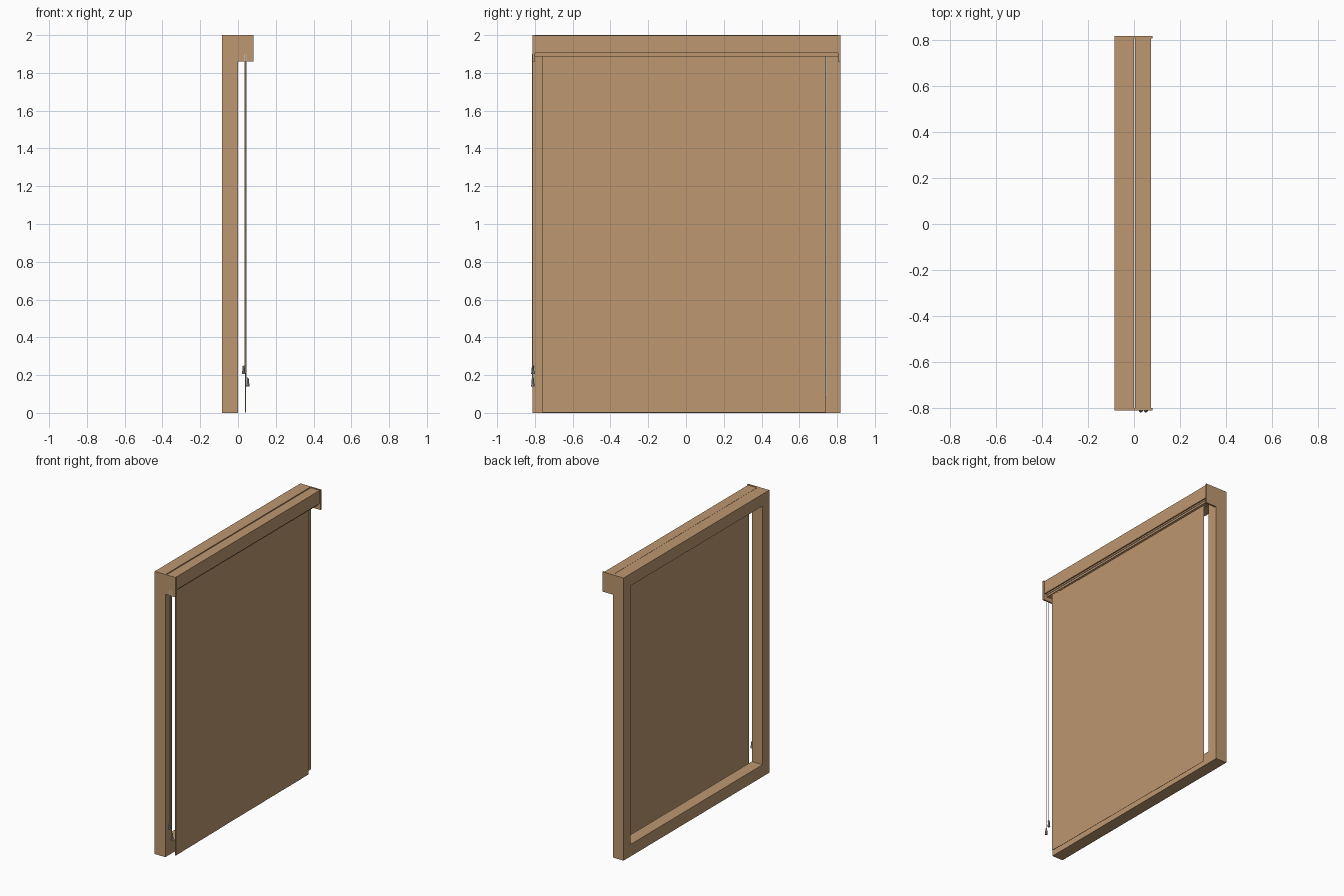
import bpy
import bmesh
from mathutils import Matrix, Vector

cube = bpy.data.objects.get("Cube")
if cube:
    bpy.data.objects.remove(cube)


def material(name, rgb):
    m = bpy.data.materials.new(name)
    m.use_nodes = True
    colour = (*rgb, 1)
    m.diffuse_color = colour
    m.node_tree.nodes["Principled BSDF"].inputs["Base Color"].default_value = colour
    return m


TAN = material("tan", (0.51, 0.31, 0.16))
WHITE = material("cord white", (0.7, 0.7, 0.7))
GREY = material("weight grey", (0.36, 0.38, 0.42))


def finish(name, bm, mat):
    mesh = bpy.data.meshes.new(name)
    bm.to_mesh(mesh)
    bm.free()
    mesh.materials.append(mat)
    ob = bpy.data.objects.new(name, mesh)
    bpy.context.collection.objects.link(ob)
    return ob


def box(name, xs, ys, zs, mat=TAN):
    lo, hi = Vector((xs[0], ys[0], zs[0])), Vector((xs[1], ys[1], zs[1]))
    bm = bmesh.new()
    size = Matrix.Diagonal((*(hi - lo), 1))
    bmesh.ops.create_cube(bm, size=1, matrix=Matrix.Translation((lo + hi) / 2) @ size)
    return finish(name, bm, mat)


def rod(name, x, y, zs, r_low, r_high, mat, sides=8):
    bm = bmesh.new()
    bmesh.ops.create_cone(bm, cap_ends=True, segments=sides, radius1=r_low, radius2=r_high,
                          depth=zs[1] - zs[0],
                          matrix=Matrix.Translation((x, y, sum(zs) / 2)))
    return finish(name, bm, mat)


# Open rectangular frame
BACK, Y0, Y1, W = -0.084, -0.812, 0.818, 0.075
depth = (BACK, 0)
box("frame_post_near", depth, (Y0, Y0 + W), (0, 2))
box("frame_post_far", depth, (Y1 - W, Y1), (0, 2))
box("frame_sill", depth, (Y0 + W, Y1 - W), (0, 0.085))
box("frame_head", depth, (Y0 + W, Y1 - W), (1.915, 2))

# Valance with top board, front board and end caps
box("valance_top", (0.005, 0.075), (Y0 + 0.01, Y1 - 0.01), (1.985, 1.997))
box("valance_front", (0.066, 0.075), (Y0 + 0.01, Y1 - 0.01), (1.905, 1.997))
for label, y in (("near", Y0), ("far", Y1 - 0.012)):
    box("valance_cap_" + label, (0, 0.081), (y, y + 0.012), (1.86, 2))

# Track behind the valance, with runner ribs
box("track", (0.018, 0.06), (Y0 + 0.012, Y1 - 0.012), (1.9, 1.985))
for i in range(4):
    x = 0.02 + i * 0.011
    box("track_rib", (x, x + 0.004), (Y0 + 0.012, Y1 - 0.012), (1.886, 1.9))

# Thin overlapping panels, each set slightly behind the one before
START = -0.76
for i, end in enumerate((-0.68, -0.52, -0.26, -0.19, 0.235, 0.65, 0.74)):
    x = 0.045 - i * 0.0016
    box("panel", (x - 0.001, x), (max(START, end - 0.5), end), (0.003, 1.89))

# Pull cords with tapered weights
CORD_Y = -0.812
for x, shift, low in ((0.036, -0.006, 0.205), (0.046, 0.006, 0.14)):
    rod("pull_cord", x, CORD_Y, (low + 0.03, 1.9), 0.002, 0.002, WHITE, 6)
    weight = rod("cord_weight", x + shift, CORD_Y + 0.001, (low, low + 0.042), 0.009, 0.005, GREY)
    rod("cord_knot", x + shift / 2, CORD_Y, (low + 0.04, low + 0.047), 0.005, 0.003, GREY)
